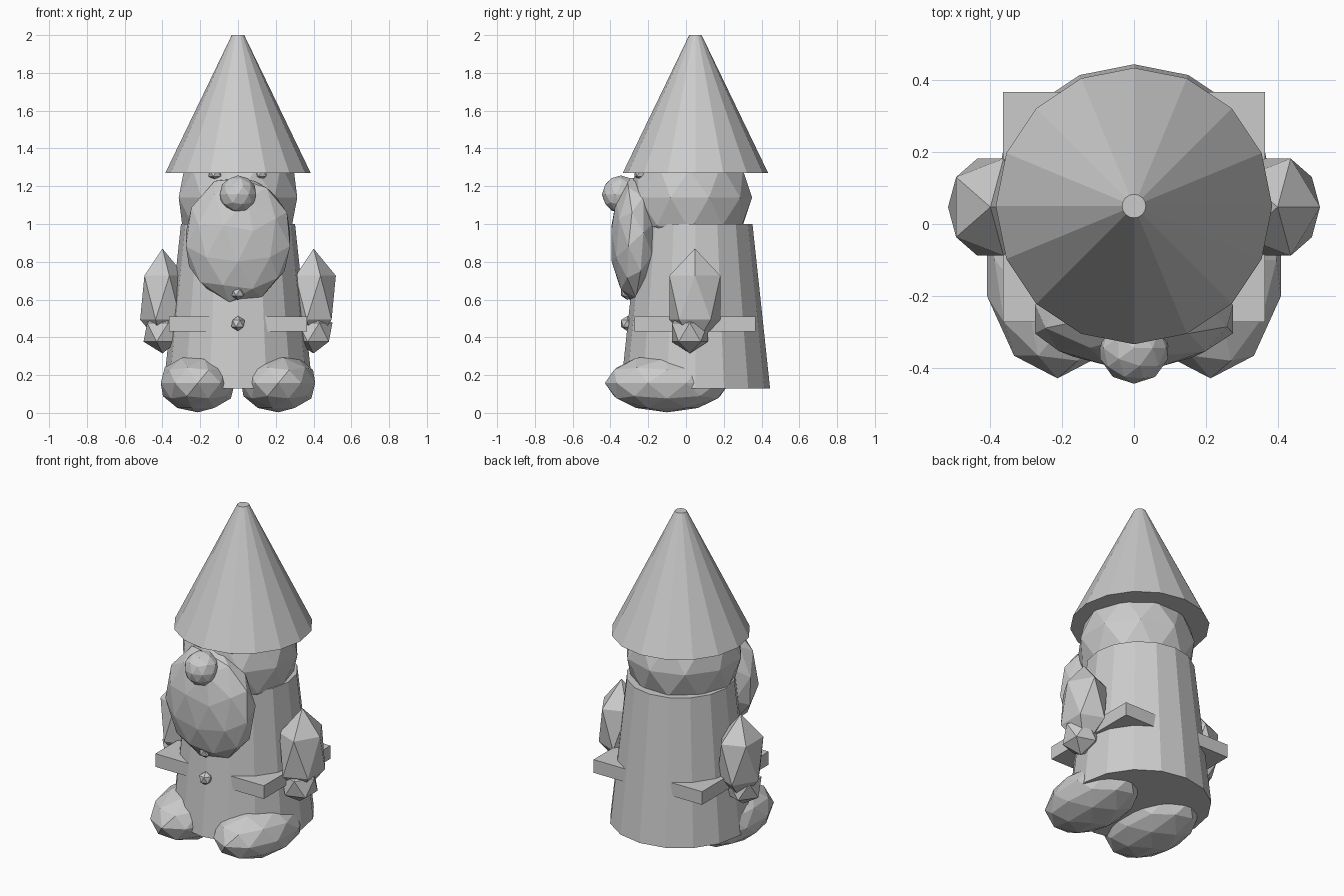
import bpy
import math
from mathutils import Matrix

default_cube = bpy.data.objects.get("Cube")
if default_cube:
    bpy.data.objects.remove(default_cube, do_unlink=True)

# Single plain stone colour
stone = bpy.data.materials.new("stone_grey")
stone.use_nodes = True
colour = (0.6, 0.6, 0.6, 1)
stone.diffuse_color = colour
stone.node_tree.nodes["Principled BSDF"].inputs["Base Color"].default_value = colour


def finish(name):
    obj = bpy.context.object
    obj.name = name
    obj.data.materials.clear()
    obj.data.materials.append(stone)
    return obj


def faceted_ball(name, centre, radii, detail=2, pitch=0):
    """Low-poly ball, pitched about x before it is stretched."""
    bpy.ops.mesh.primitive_ico_sphere_add(subdivisions=detail, radius=1, location=centre)
    obj = finish(name)
    stretch = Matrix.Diagonal((*radii, 1))
    obj.data.transform(stretch @ Matrix.Rotation(pitch, 4, "X"))
    return obj


def taper(name, bottom, top, r_bottom, r_top):
    bpy.ops.mesh.primitive_cone_add(vertices=16, radius1=r_bottom, radius2=r_top,
                                    depth=top - bottom, location=(0, 0.05, (top + bottom) / 2))
    return finish(name)


# Coat, head and pointed hat
taper("coat", 0.13, 1.0, 0.395, 0.302)
faceted_ball("head", (0, 0.02, 1.14), (0.33, 0.33, 0.33))
taper("hat", 1.27, 2.0, 0.385, 0.033)

# Face
faceted_ball("beard", (0, -0.265, 0.919), (0.29, 0.137, 0.341), pitch=math.radians(20))
faceted_ball("nose", (0, -0.345, 1.157), (0.1, 0.1, 0.1))

# Square belt whose corners poke through the coat
bpy.ops.mesh.primitive_cube_add(size=1, location=(0, 0.047, 0.47))
finish("belt").data.transform(Matrix.Diagonal((0.73, 0.64, 0.08, 1)))

# Buttons
for name, z in (("upper_button", 0.638), ("lower_button", 0.473)):
    faceted_ball(name, (0, -0.31, z), (0.04, 0.04, 0.04), detail=1)

# Paired parts
for side, s in (("left", 1), ("right", -1)):
    faceted_ball(side + "_eye", (s * 0.12, -0.238, 1.27), (0.04, 0.04, 0.04), detail=1)
    faceted_ball(side + "_arm", (s * 0.4, 0.047, 0.61), (0.132, 0.159, 0.26), detail=1)
    faceted_ball(side + "_hand", (s * 0.4, 0.02, 0.427), (0.112, 0.112, 0.112), detail=1)
    faceted_ball(side + "_foot", (s * 0.213, -0.1, 0.158), (0.206, 0.33, 0.155))
